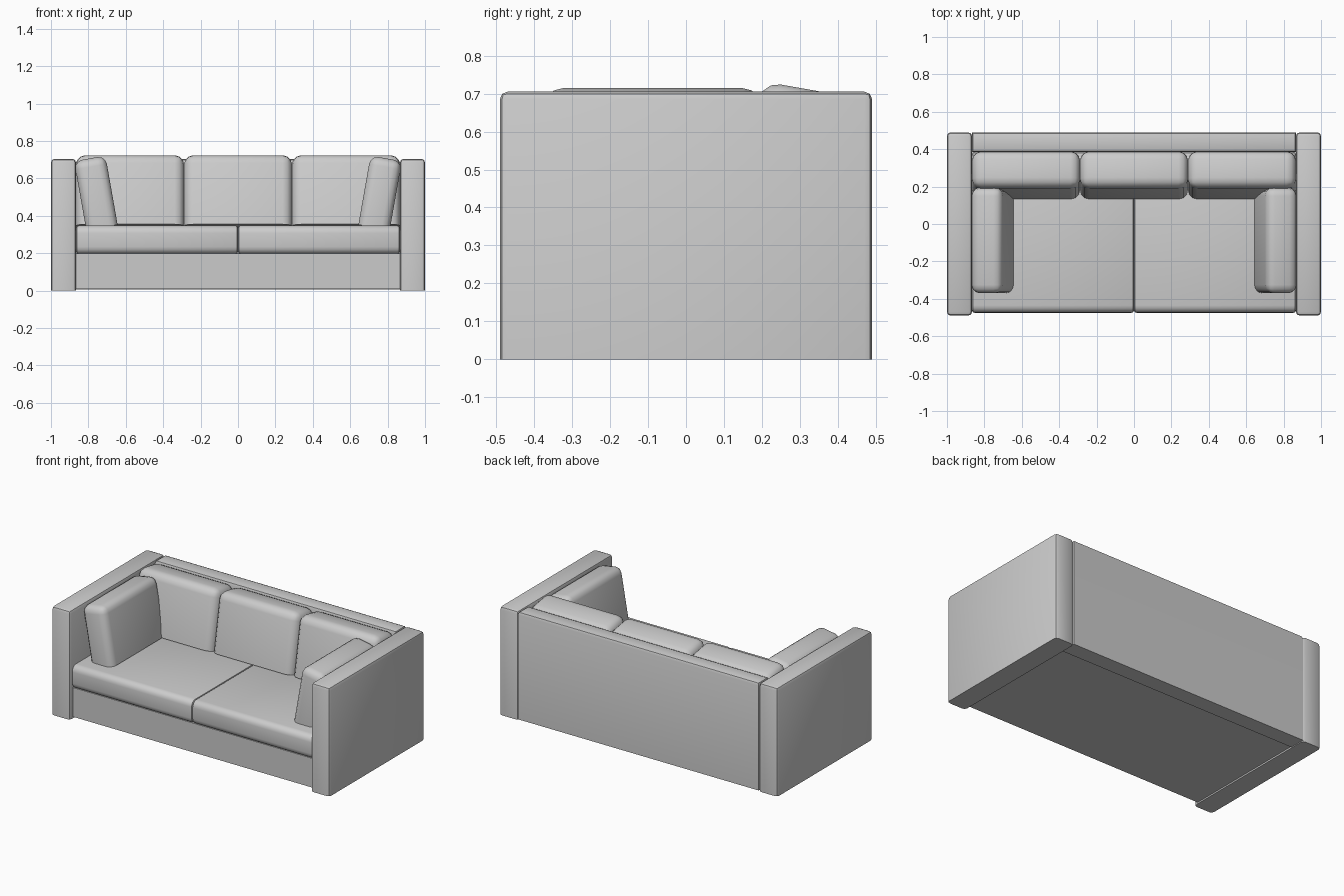
import bpy, bmesh
from math import radians
from mathutils import Matrix, Vector

if "Cube" in bpy.data.objects:
    bpy.data.objects.remove(bpy.data.objects["Cube"])


def box(name, lo, hi, bevels, rot=(0, 0, 0)):
    """Box between two corners; each bevel is (edge test, width, segments); rotated about its centre."""
    lo, hi = Vector(lo), Vector(hi)
    size = hi - lo
    bm = bmesh.new()
    bmesh.ops.create_cube(bm, size=1)
    bmesh.ops.scale(bm, vec=size, verts=bm.verts)
    for test, width, segs in bevels:
        edges = [e for e in bm.edges if len(e.link_faces) == 2
                 and e.calc_face_angle() > radians(50)
                 and test((e.verts[0].co + e.verts[1].co) / 2, size / 2)]
        bmesh.ops.bevel(bm, geom=edges, offset=width, segments=segs,
                        profile=0.5, affect='EDGES', clamp_overlap=True)
    mesh = bpy.data.meshes.new(name)
    bm.to_mesh(mesh)
    bm.free()
    ob = bpy.data.objects.new(name, mesh)
    bpy.context.collection.objects.link(ob)
    ob.location = (lo + hi) / 2
    ob.rotation_euler = [radians(a) for a in rot]
    bpy.ops.object.select_all(action='DESELECT')
    ob.select_set(True)
    bpy.context.view_layer.objects.active = ob
    bpy.ops.object.shade_smooth_by_angle(angle=radians(40))
    return ob


# Edge tests in box coordinates (c = edge centre, h = half size)
not_bottom = lambda c, h: c.z > -h.z + 0.001
front_lengthwise = lambda c, h: abs(c.x) < 0.001 and c.y < -h.y + 0.001
top_edges = lambda c, h: c.z > h.z - 0.001
every = lambda c, h: True

INNER = 0.866

# Frame: base and back panel
box("base", (-INNER, -0.46, 0.01), (INNER, 0.40, 0.20), [])
box("back_panel", (-INNER, 0.385, 0.005), (INNER, 0.49, 0.705), [(top_edges, 0.02, 2)])

# Arms, seat cushions and leaning side pillows, left and right
for side, label in ((-1, "left"), (1, "right")):
    def span(a, b):
        return sorted((side * a, side * b))

    x0, x1 = span(INNER, 1.0)
    box(f"{label}_arm", (x0, -0.49, 0), (x1, 0.49, 0.705), [(not_bottom, 0.02, 2)])

    x0, x1 = span(0.0, INNER)
    box(f"{label}_seat_cushion", (x0, -0.475, 0.195), (x1, 0.385, 0.348),
        [(front_lengthwise, 0.04, 4), (every, 0.014, 2)])

    x0, x1 = span(0.675, 0.845)
    box(f"{label}_side_pillow", (x0, -0.37, 0.335), (x1, 0.195, 0.71),
        [(not_bottom, 0.045, 3)], (0, side * 10, 0))

# Three back cushions leaning against the back panel
width = 2 * INNER / 3
for i in range(3):
    x0 = -INNER + i * width
    box(f"back_cushion_{i + 1}", (x0, 0.165, 0.335), (x0 + width, 0.365, 0.718),
        [(not_bottom, 0.05, 3)], (-10, 0, 0))
